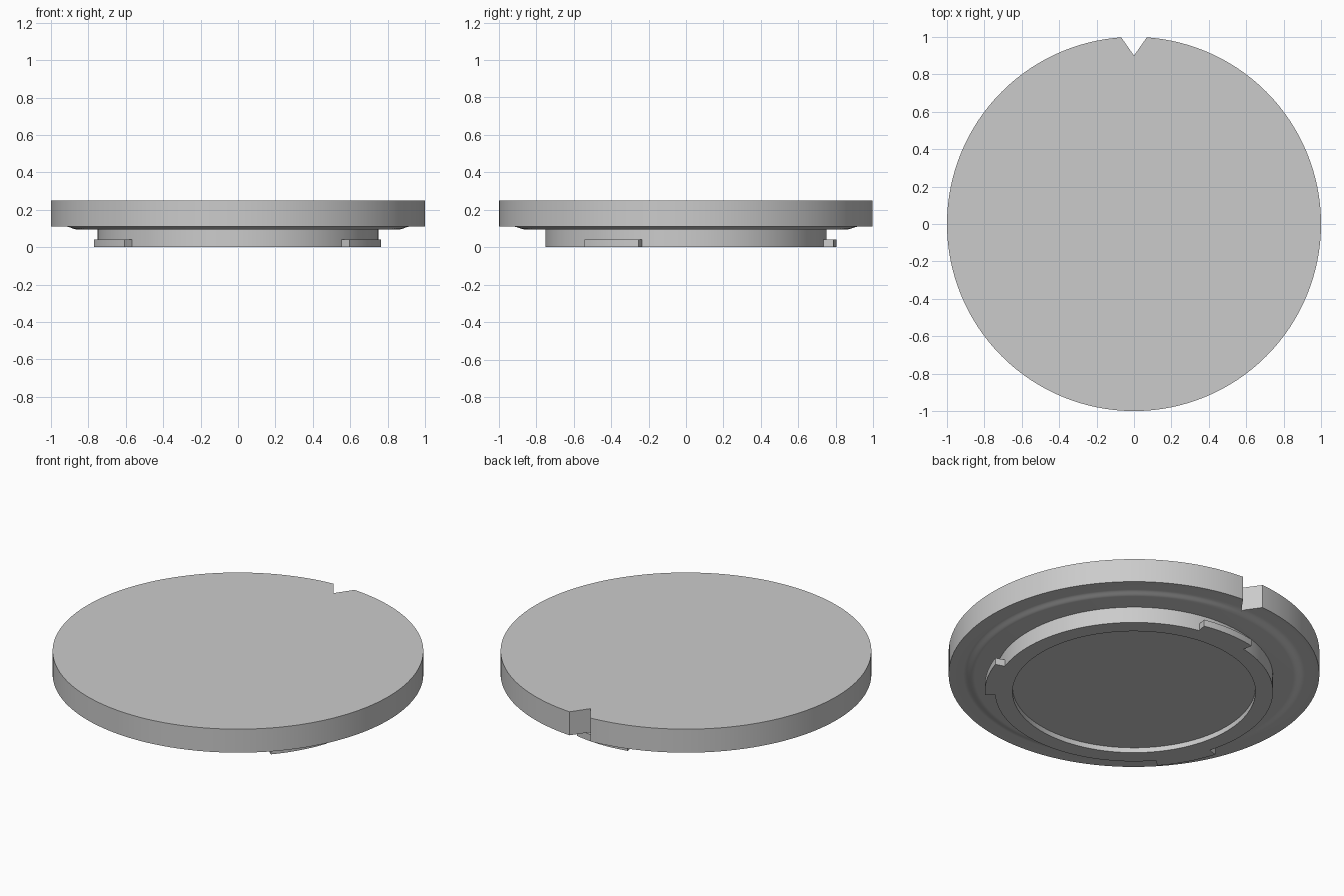
import bpy, bmesh, math
from math import cos, sin, radians, tau

cube = bpy.data.objects.get("Cube")
if cube:
    bpy.data.objects.remove(cube, do_unlink=True)

SEGMENTS = 128
RIM_Z, UNDER_Z, TOP_Z = 0.11, 0.095, 0.25

grey = bpy.data.materials.new("matte grey")
grey.use_nodes = True
grey.diffuse_color = (0.6, 0.6, 0.6, 1)
grey.node_tree.nodes["Principled BSDF"].inputs["Base Color"].default_value = (0.6, 0.6, 0.6, 1)


def finish(name, bm):
    bmesh.ops.recalc_face_normals(bm, faces=bm.faces)
    mesh = bpy.data.meshes.new(name)
    bm.to_mesh(mesh)
    bm.free()
    mesh.materials.append(grey)
    obj = bpy.data.objects.new(name, mesh)
    bpy.context.collection.objects.link(obj)
    return obj


def activate(obj):
    bpy.ops.object.select_all(action="DESELECT")
    obj.select_set(True)
    bpy.context.view_layer.objects.active = obj


def smooth(obj):
    activate(obj)
    bpy.ops.object.shade_smooth_by_angle(angle=radians(30))


def lathe(name, profile):
    """Turn an (r, z) profile around z and close both ends with flat caps."""
    bm = bmesh.new()
    rings = [[bm.verts.new((r * cos(tau * i / SEGMENTS), r * sin(tau * i / SEGMENTS), z))
              for i in range(SEGMENTS)] for r, z in profile]
    for a, b in zip(rings, rings[1:]):
        for i in range(SEGMENTS):
            j = (i + 1) % SEGMENTS
            bm.faces.new((a[i], a[j], b[j], b[i]))
    bm.faces.new(rings[0])
    bm.faces.new(rings[-1])
    return finish(name, bm)


def prism(name, outline, z0, z1):
    """Extrude a flat (x, y) outline between two heights."""
    bm = bmesh.new()
    face = bm.faces.new([bm.verts.new((x, y, z0)) for x, y in outline])
    top = bmesh.ops.extrude_face_region(bm, geom=[face])["geom"]
    for v in top:
        if isinstance(v, bmesh.types.BMVert):
            v.co.z = z1
    return finish(name, bm)


# Cap disc, with a soft raised step on its underside
step = []
for i in range(9):
    t = i / 8
    step.append((0.92 - 0.06 * t, RIM_Z - (RIM_Z - UNDER_Z) * t * t * (3 - 2 * t)))
disc = lathe("cap_disc", [(1, TOP_Z), (1, RIM_Z)] + step)

# V-shaped index notch at the back edge
cutter = prism("notch_cutter", [(0, 0.9), (0.14, 1.1), (-0.14, 1.1)], 0, 0.4)
cutter.hide_render = True
cut = disc.modifiers.new("notch", "BOOLEAN")
cut.operation = "DIFFERENCE"
cut.solver = "EXACT"
cut.object = cutter
activate(disc)
bpy.ops.object.modifier_apply(modifier=cut.name)
bpy.data.objects.remove(cutter, do_unlink=True)
smooth(disc)

# Mount collar with a shallow recess underneath
collar = lathe("mount_collar", [(0.75, UNDER_Z + 0.01), (0.75, 0), (0.655, 0), (0.655, 0.03)])
smooth(collar)

# Three bayonet tabs around the collar
tabs = {"back_tab": 90, "right_tab": 209, "left_tab": -30.3}
for name, centre in tabs.items():
    angles = [radians(centre - 12 + 24 * i / 10) for i in range(11)]
    outline = [(0.805 * cos(a), 0.805 * sin(a)) for a in angles]
    outline += [(0.748 * cos(a), 0.748 * sin(a)) for a in reversed(angles)]
    smooth(prism(name, outline, 0, 0.04))
